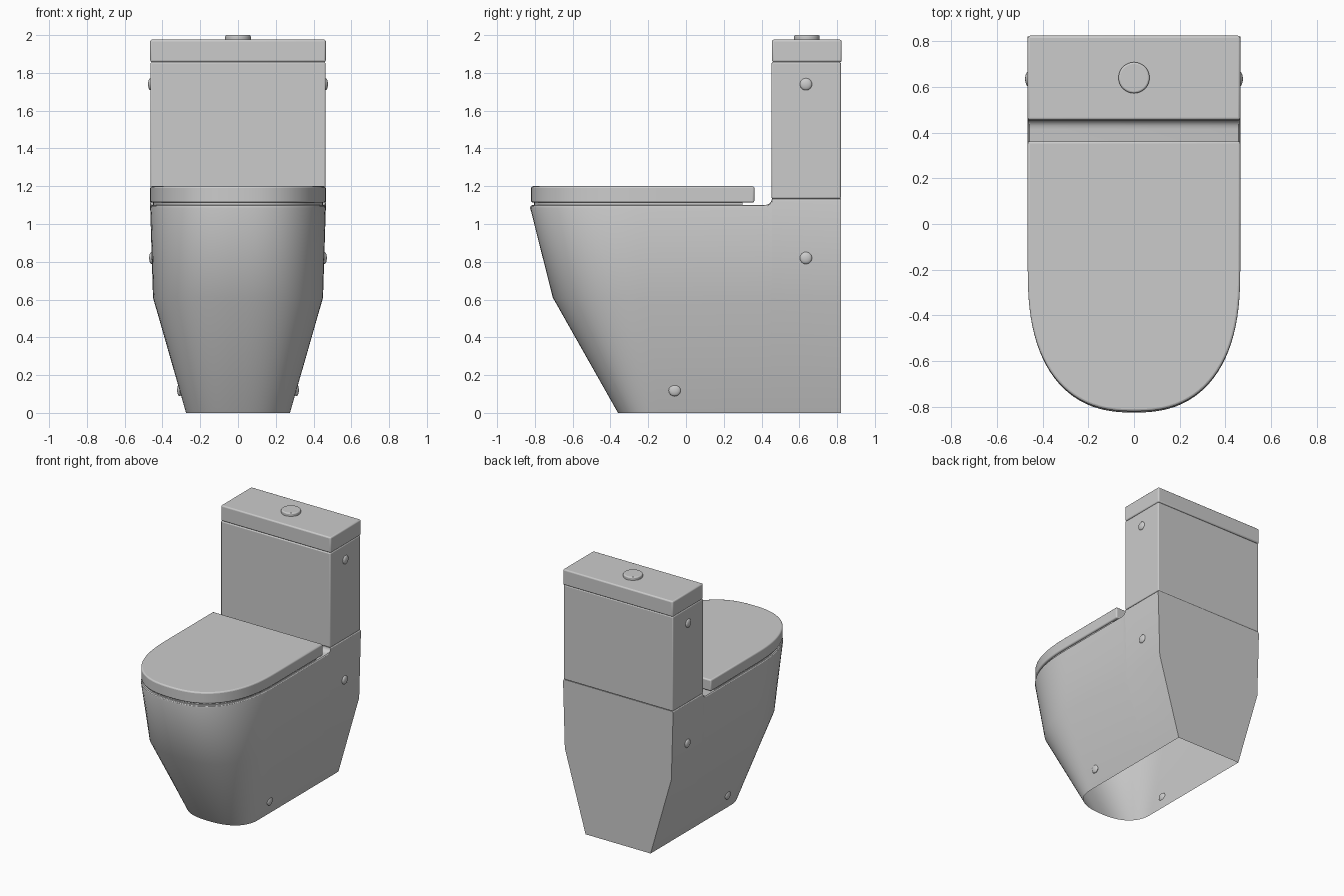
import bpy, bmesh, math
from mathutils import Vector

if "Cube" in bpy.data.objects:
    bpy.data.objects.remove(bpy.data.objects["Cube"])


def finish(name, bm, bevel=0.0, angle=30):
    bmesh.ops.recalc_face_normals(bm, faces=bm.faces)
    me = bpy.data.meshes.new(name)
    bm.to_mesh(me)
    bm.free()
    ob = bpy.data.objects.new(name, me)
    bpy.context.collection.objects.link(ob)
    if bevel:
        mod = ob.modifiers.new("bevel", "BEVEL")
        mod.width = bevel
        mod.segments = 3
        mod.limit_method = 'ANGLE'
        mod.angle_limit = math.radians(40)
    bpy.ops.object.select_all(action='DESELECT')
    ob.select_set(True)
    bpy.context.view_layer.objects.active = ob
    bpy.ops.object.shade_smooth_by_angle(angle=math.radians(angle))
    return ob


def d_outline(w, front, start, side_ys, n=48, p=2.45):
    """D shape: straight sides, superelliptic front; symmetric point order."""
    pts = [(w, y) for y in side_ys]
    for i in range(n + 1):
        t = math.pi * i / n
        c, s = math.cos(t), math.sin(t)
        x = math.copysign(abs(c) ** (2 / p), c) * w
        pts.append((x, start - (start - front) * abs(s) ** (2 / p)))
    return pts + [(-w, y) for y in reversed(side_ys)]


# Pedestal: lofted open-bottomed shell whose rim steps up under the tank
def lift(y):
    if y >= 0.455:
        return 0.034
    t = max(0.0, (y - 0.415) / 0.04)
    return 0.034 * (1 - math.sqrt(max(0, 1 - t * t)))


def pedestal():
    bm = bmesh.new()
    ys = [0.82, 0.455, 0.453, 0.448, 0.44, 0.43, 0.415]
    levels = [(0, .275, -.36, -.14), (.61, .45, -.705, -.2), (1.085, .465, -.825, -.2),
              (1.094, .463, -.823, -.2), (1.099, .458, -.818, -.2), (1.1, .45, -.81, -.2)]
    rows = []
    for z, w, front, start in levels:
        rows.append([bm.verts.new((x, y, z + (lift(y) if z > 1 else 0)))
                     for x, y in d_outline(w, front, start, ys)])
    n = len(rows[0])
    for a, b in zip(rows, rows[1:]):
        for i in range(n):
            j = (i + 1) % n
            bm.faces.new((a[i], a[j], b[j], b[i]))
    top = rows[-1]
    for i in range(n // 2):
        j, k = n - 1 - i, n - 2 - i
        if i + 1 == k:
            bm.faces.new((top[i], top[k], top[j]))
        elif i + 1 < k:
            bm.faces.new((top[i], top[i + 1], top[k], top[j]))
    return finish("pedestal", bm)


def d_slab(name, w, front, back, z0, z1, bevel):
    bm = bmesh.new()
    f = bm.faces.new([bm.verts.new((x, y, z0)) for x, y in d_outline(w, front, -.2, [back])])
    ext = bmesh.ops.extrude_face_region(bm, geom=[f], use_keep_orig=True)
    bmesh.ops.translate(bm, vec=(0, 0, z1 - z0),
                        verts=[v for v in ext["geom"] if isinstance(v, bmesh.types.BMVert)])
    return finish(name, bm, bevel)


def box(name, lo, hi, bevel):
    bm = bmesh.new()
    bmesh.ops.create_cube(bm, size=1)
    lo, hi = Vector(lo), Vector(hi)
    for v in bm.verts:
        v.co = Vector([(lo[k] + hi[k]) / 2 + v.co[k] * (hi[k] - lo[k]) for k in range(3)])
    return finish(name, bm, bevel)


pedestal()

# Seat and lid
d_slab("seat", .45, -.805, .30, 1.095, 1.118, 0)
d_slab("seat_lid", .465, -.82, .362, 1.113, 1.2, .01)

# Tank and its cover
box("tank", (-.463, .453, 1.134), (.463, .82, 1.857), .008)
box("tank_cover", (-.465, .455, 1.857), (.465, .824, 1.976), .01)

# Flush button
bm = bmesh.new()
bmesh.ops.create_cone(bm, cap_ends=True, segments=48, radius1=.068, radius2=.068, depth=.04)
bmesh.ops.translate(bm, verts=bm.verts, vec=(0, .64, 1.98))
finish("flush_button", bm, .008)

# Flattened side caps, mirrored left and right
for label, x, y, z in (("tank", .463, .635, 1.74), ("upper", .457, .635, .82), ("floor", .309, -.06, .12)):
    for side, s in (("right", 1), ("left", -1)):
        bm = bmesh.new()
        bmesh.ops.create_uvsphere(bm, u_segments=24, v_segments=12, radius=.032)
        bmesh.ops.scale(bm, verts=bm.verts, vec=(.42, 1, 1))
        bmesh.ops.translate(bm, verts=bm.verts, vec=(s * x, y, z))
        finish(f"{label}_cap_{side}", bm)
